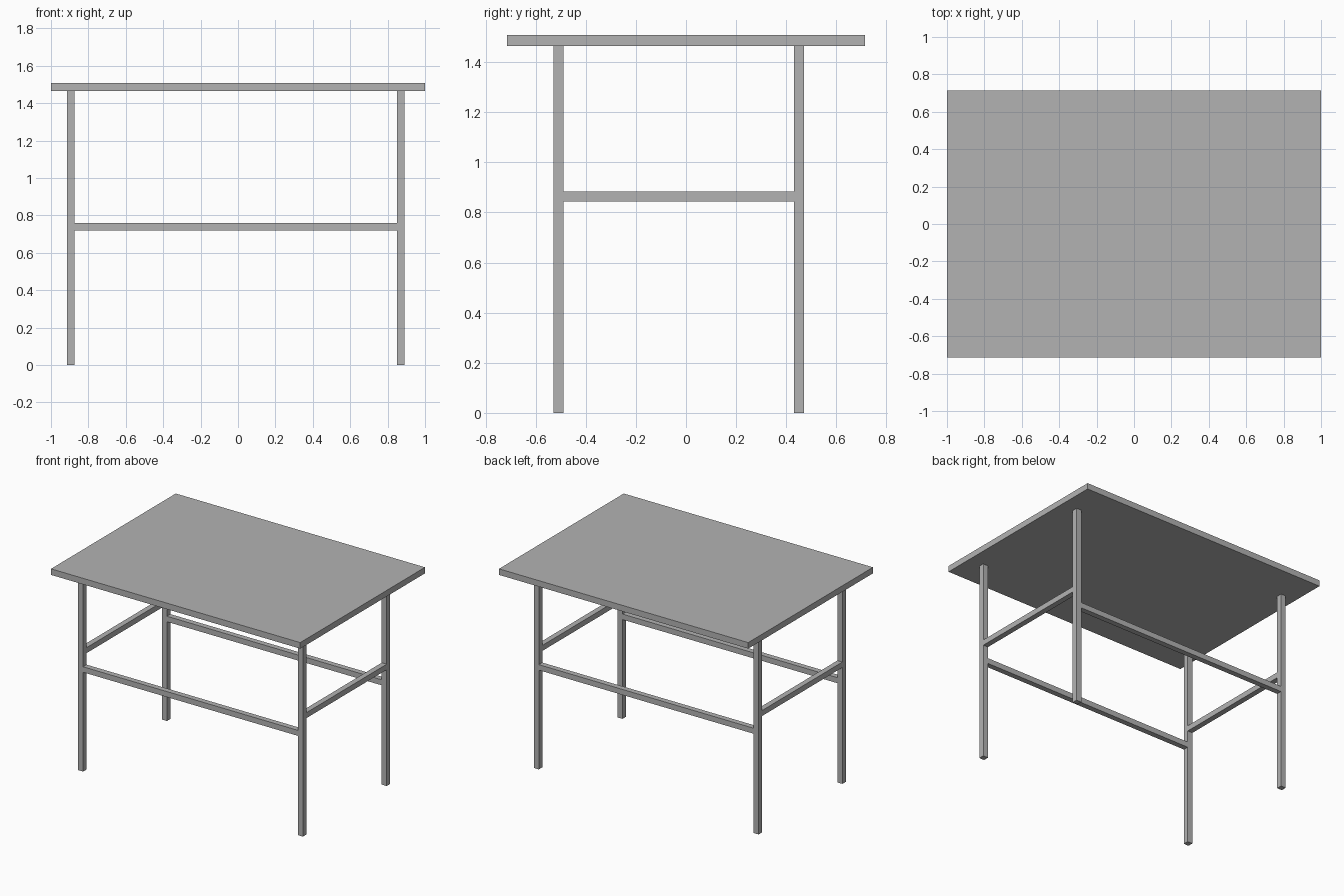
import bpy

default_cube = bpy.data.objects.get("Cube")
if default_cube:
    bpy.data.objects.remove(default_cube, do_unlink=True)

# Single flat grey for the whole table
grey = bpy.data.materials.new("plain grey")
grey.use_nodes = True
colour = (0.45, 0.45, 0.45, 1)
grey.diffuse_color = colour
grey.node_tree.nodes["Principled BSDF"].inputs["Base Color"].default_value = colour


def box(name, low, high):
    """Add a box spanning two opposite corners."""
    centre = [(a + b) / 2 for a, b in zip(low, high)]
    bpy.ops.mesh.primitive_cube_add(size=1, location=centre)
    obj = bpy.context.object
    obj.name = name
    obj.scale = [b - a for a, b in zip(low, high)]
    bpy.ops.object.transform_apply(location=False, rotation=False, scale=True)
    obj.data.materials.append(grey)
    return obj


HALF = 0.02                       # half the bar thickness
TOP, UNDERSIDE = 1.508, 1.464
LEG_X = {"right": -0.893, "left": 0.871}
LEG_Y = {"front": -0.508, "back": 0.452}
LONG_RAIL_Z, SIDE_RAIL_Z = 0.74, 0.864

# Table top
box("table_top", (-1, -0.715, UNDERSIDE), (1, 0.715, TOP))

# Legs
for end, y in LEG_Y.items():
    for side, x in LEG_X.items():
        box(f"{end}_{side}_leg", (x - HALF, y - HALF, 0), (x + HALF, y + HALF, UNDERSIDE))

# Long rails between the legs at front and back
for end, y in LEG_Y.items():
    box(f"{end}_rail",
        (LEG_X["right"] + HALF, y - HALF, LONG_RAIL_Z - HALF),
        (LEG_X["left"] - HALF, y + HALF, LONG_RAIL_Z + HALF))

# Higher short rails at the two sides
for side, x in LEG_X.items():
    box(f"{side}_rail",
        (x - HALF, LEG_Y["front"] + HALF, SIDE_RAIL_Z - HALF),
        (x + HALF, LEG_Y["back"] - HALF, SIDE_RAIL_Z + HALF))
